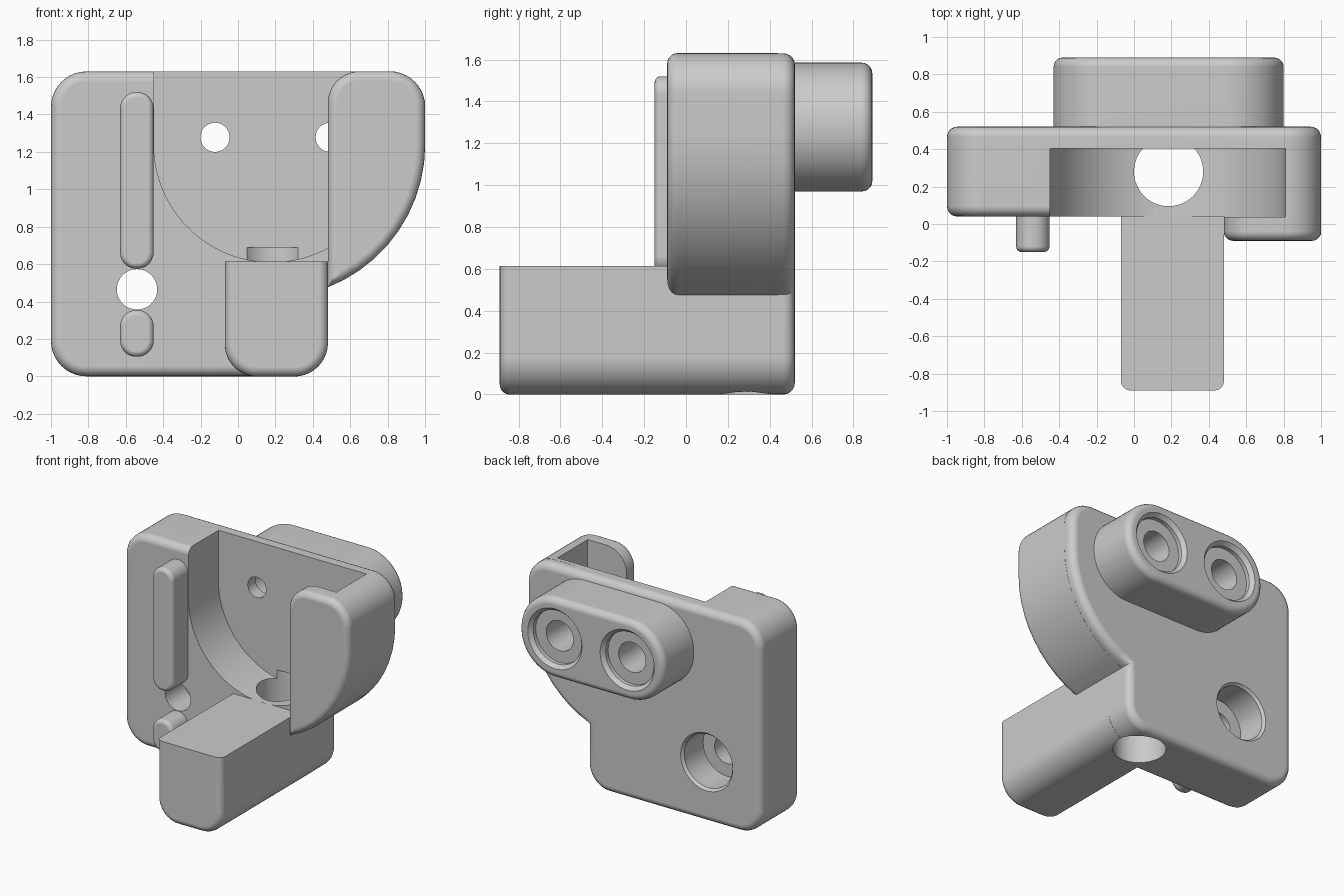
import bpy, bmesh, math
from mathutils import Vector

old = bpy.data.objects.get("Cube")
if old:
    bpy.data.objects.remove(old, do_unlink=True)

grey = bpy.data.materials.new("plain grey")
grey.use_nodes = True
COLOR = (0.6, 0.6, 0.6, 1)
grey.diffuse_color = COLOR
grey.node_tree.nodes["Principled BSDF"].inputs["Base Color"].default_value = COLOR


def make_object(name, bm):
    bmesh.ops.recalc_face_normals(bm, faces=bm.faces)
    if bm.calc_volume(signed=True) < 0:
        bmesh.ops.reverse_faces(bm, faces=bm.faces)
    mesh = bpy.data.meshes.new(name)
    bm.to_mesh(mesh)
    bm.free()
    mesh.materials.append(grey)
    ob = bpy.data.objects.new(name, mesh)
    bpy.context.collection.objects.link(ob)
    return ob


def rounded(corners, steps=10):
    """Outline from (x, z, radius) corners, each rounded by an arc."""
    out = []
    for i, (x, z, r) in enumerate(corners):
        p = Vector((x, z))
        if r == 0:
            out.append(p)
            continue
        a = (Vector(corners[i - 1][:2]) - p).normalized()
        b = (Vector(corners[(i + 1) % len(corners)][:2]) - p).normalized()
        half = a.angle(b) / 2
        center = p + (a + b).normalized() * r / math.sin(half)
        start = p + a * r / math.tan(half) - center
        end = p + b * r / math.tan(half) - center
        sweep = math.pi - 2 * half
        for k in range(steps + 1):
            t = k / steps
            v = start * math.sin((1 - t) * sweep) + end * math.sin(t * sweep)
            out.append(center + v / math.sin(sweep))
    return out


def prism(name, outline, y0, y1, front=0, back=0, sharp_top=None):
    """Extrude an outline along y and fillet the front and back rims."""
    bm = bmesh.new()
    near = [bm.verts.new((p.x, y0, p.y)) for p in outline]
    far = [bm.verts.new((p.x, y1, p.y)) for p in outline]
    bm.faces.new(near)
    bm.faces.new(far[::-1])
    for i in range(len(near)):
        bm.faces.new((near[i - 1], far[i - 1], far[i], near[i]))
    bmesh.ops.recalc_face_normals(bm, faces=bm.faces)
    for y, size in ((y0, front), (y1, back)):
        if size:
            rim = [e for e in bm.edges if all(abs(v.co.y - y) < 1e-5 for v in e.verts)
                   and not (sharp_top and all(v.co.z > sharp_top - 1e-4 for v in e.verts))]
            bmesh.ops.bevel(bm, geom=rim, offset=size, segments=5, profile=0.5,
                            affect='EDGES', clamp_overlap=False)
    return make_object(name, bm)


def round_cutter(name, center, profile, axis='Y', sides=48):
    """Stepped round cutter: profile holds (radius, position along axis)."""
    bm = bmesh.new()
    rings = []
    for r, h in profile:
        ring = []
        for k in range(sides):
            a = 2 * math.pi * k / sides
            u, w = center[0] + r * math.cos(a), center[1] + r * math.sin(a)
            ring.append(bm.verts.new((u, h, w) if axis == 'Y' else (u, w, h)))
        rings.append(ring)
    for lo, hi in zip(rings, rings[1:]):
        for k in range(sides):
            n = (k + 1) % sides
            bm.faces.new((lo[k], lo[n], hi[n], hi[k]))
    bm.faces.new(rings[0])
    bm.faces.new(rings[-1])
    return make_object(name, bm)


def volume(mesh):
    bm = bmesh.new()
    bm.from_mesh(mesh)
    size = bm.calc_volume(signed=True)
    bm.free()
    return size


def combine(target, tool, operation):
    """Boolean that accepts the first solver with a plausible volume."""
    mod = target.modifiers.new(tool.name, 'BOOLEAN')
    mod.operation, mod.object = operation, tool
    before = volume(target.data)
    low, high = (1.0003, 2) if operation == 'UNION' else (0.5, 0.9997)
    for solver in ('MANIFOLD', 'EXACT', 'FLOAT'):
        mod.solver = solver
        graph = bpy.context.evaluated_depsgraph_get()
        graph.update()
        result = bpy.data.meshes.new_from_object(target.evaluated_get(graph))
        if low < volume(result) / before < high:
            target.data = result
            break
    target.modifiers.remove(mod)
    bpy.data.objects.remove(tool, do_unlink=True)


CX, CZ = 0.18, 1.24      # centre of the round pocket
TOP = 1.63
EDGE = 0.48              # right side of the lower block


def arc(radius, a0, a1, steps):
    return [(CX + radius * math.cos(a0 + (a1 - a0) * k / steps),
             CZ + radius * math.sin(a0 + (a1 - a0) * k / steps), 0) for k in range(steps + 1)]


def shoulder(grow):
    r = 0.82 + grow
    return arc(r, -math.acos((EDGE - CX) / r), 0, 10)


# main plate with the round shoulder on one side
body = prism("bracket_body", rounded(
    [(-1, 0, 0.19), (EDGE, 0, 0.18)] + shoulder(0)
    + [(1, TOP, 0.19), (-1, TOP, 0.19)]), 0.04, 0.52, 0.055, 0.055)

# front ear, arm, boss; each grows a hair to cover the plate's fillet
g = 0.001
parts = [
    prism("front_ear", rounded([(EDGE, TOP + g, 0.17)] + shoulder(g)
          + [(1 + g, TOP + g, 0.19)]), -0.09, 0.44, front=0.05),
    prism("arm", rounded([(-0.07, -g, 0.17), (EDGE + g, -g, 0.18),
          (EDGE + g, 0.615, 0), (-0.07, 0.615, 0)]), -0.89, 0.3,
          front=0.05, sharp_top=0.615),
    prism("rear_boss", rounded([(-0.43, 0.97, 0.3), (0.8, 0.97, 0.3),
          (0.8, 1.585, 0.3), (-0.43, 1.585, 0.3)], 16), 0.46, 0.89, back=0.05),
]
for part in parts:
    combine(body, part, 'UNION')

# round pocket, open at the top
pocket = prism("pocket_cutter", rounded(
    arc(0.63, -math.pi, 0, 48) + [(0.81, 1.8, 0), (-0.45, 1.8, 0)]), 0.038, 0.405)
combine(body, pocket, 'DIFFERENCE')

# drain hole through the block
combine(body, round_cutter("drain_cutter", (0.185, 0.28),
        [(0.185, -0.1), (0.185, 0.69)], 'Z'), 'DIFFERENCE')

# mounting hole with a deep recess behind
combine(body, round_cutter("mount_cutter", (-0.54, 0.465),
        [(0.108, -0.05), (0.108, 0.27), (0.205, 0.27), (0.205, 0.5),
         (0.23, 0.53)]), 'DIFFERENCE')

# stepped screw holes through the boss
for x in (-0.123, 0.493):
    combine(body, round_cutter("screw_cutter", (x, 1.278),
            [(0.078, 0.3), (0.078, 0.5), (0.115, 0.5), (0.115, 0.83),
             (0.205, 0.83), (0.205, 0.86), (0.235, 0.895)]), 'DIFFERENCE')

# guide ribs
for z0, z1 in ((0.105, 0.354), (0.576, 1.52)):
    combine(body, prism("guide_rib", rounded(
        [(-0.63, z0, 0.085), (-0.452, z0, 0.085), (-0.452, z1, 0.085),
         (-0.63, z1, 0.085)]), -0.15, 0.08, front=0.03), 'UNION')

# smooth fillets, crisp edges, flat caps
bpy.ops.object.select_all(action='DESELECT')
body.select_set(True)
bpy.context.view_layer.objects.active = body
bpy.ops.object.shade_smooth_by_angle(angle=math.radians(30))
flat_caps = body.modifiers.new("flat_caps", 'WEIGHTED_NORMAL')
flat_caps.keep_sharp = True
